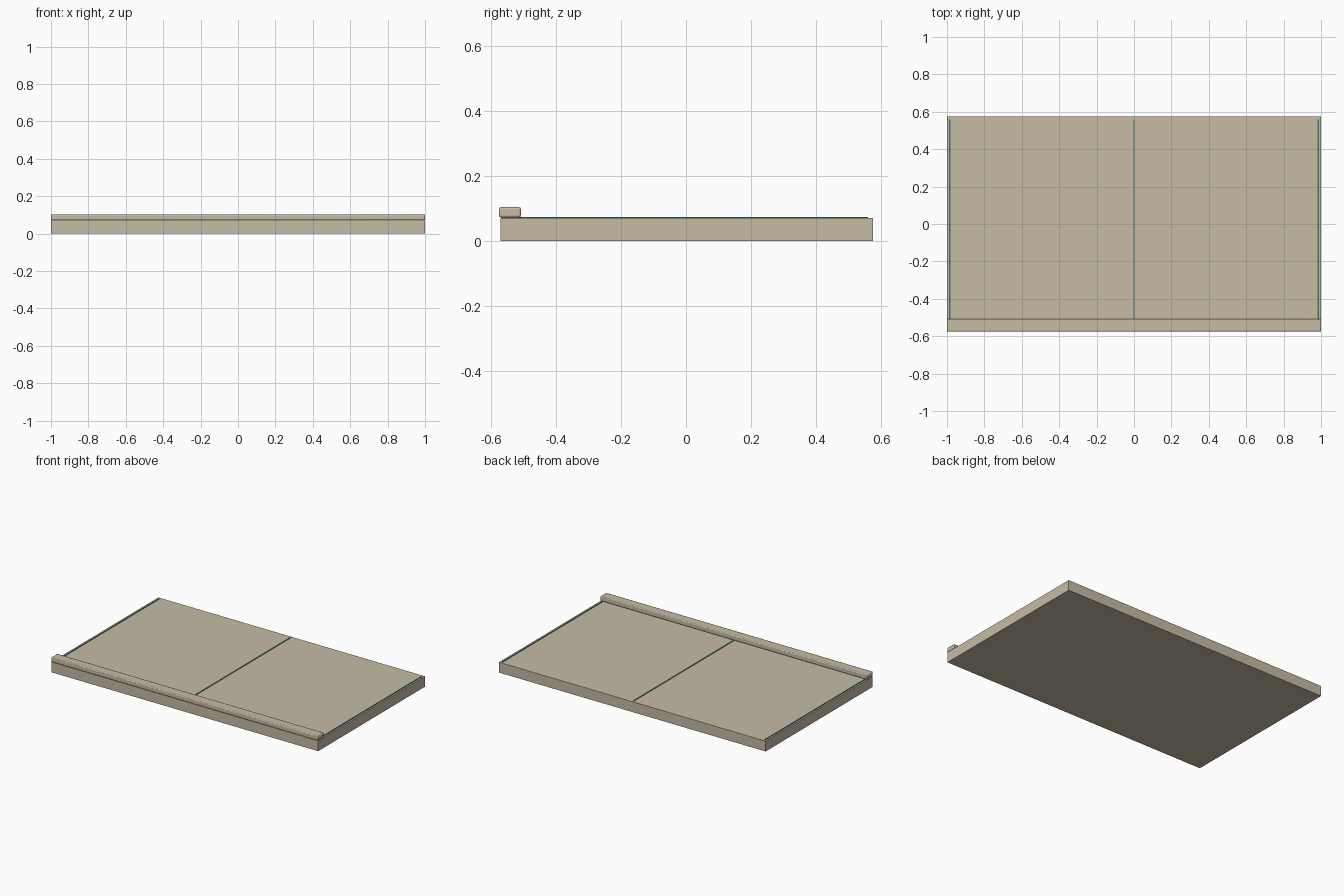
import bpy

default = bpy.data.objects.get("Cube")
if default:
    bpy.data.objects.remove(default, do_unlink=True)


def material(name, color):
    mat = bpy.data.materials.new(name)
    mat.use_nodes = True
    mat.diffuse_color = (*color, 1)
    mat.node_tree.nodes["Principled BSDF"].inputs["Base Color"].default_value = (*color, 1)
    return mat


def box(name, low, high, mat, bevel=0):
    bpy.ops.mesh.primitive_cube_add(size=1)
    obj = bpy.context.object
    obj.name = name
    obj.location = [(a + b) / 2 for a, b in zip(low, high)]
    obj.scale = [b - a for a, b in zip(low, high)]
    bpy.ops.object.transform_apply(location=True, scale=True)
    obj.data.materials.append(mat)
    if bevel:
        mod = obj.modifiers.new("soft_edges", "BEVEL")
        mod.width = bevel
        mod.segments = 2
        bpy.ops.object.shade_smooth_by_angle()
    return obj


stone = material("beige_stone", (0.57, 0.50, 0.375))
teal = material("dark_teal", (0.05, 0.17, 0.17))

# Slab and the raised rail along its front edge
box("slab", (-1, -0.57, 0), (1, 0.575, 0.07), stone)
box("front_rail", (-1, -0.575, 0.072), (1, -0.508, 0.103), stone, 0.005)
box("rail_bed", (-0.995, -0.568, 0.069), (0.995, -0.515, 0.075), stone)

# Thin joint strips running front to back
for label, x in (("right", -0.985), ("middle", 0), ("left", 0.985)):
    box(label + "_strip", (x - 0.004, -0.53, 0.069), (x + 0.004, 0.56, 0.073), teal)
